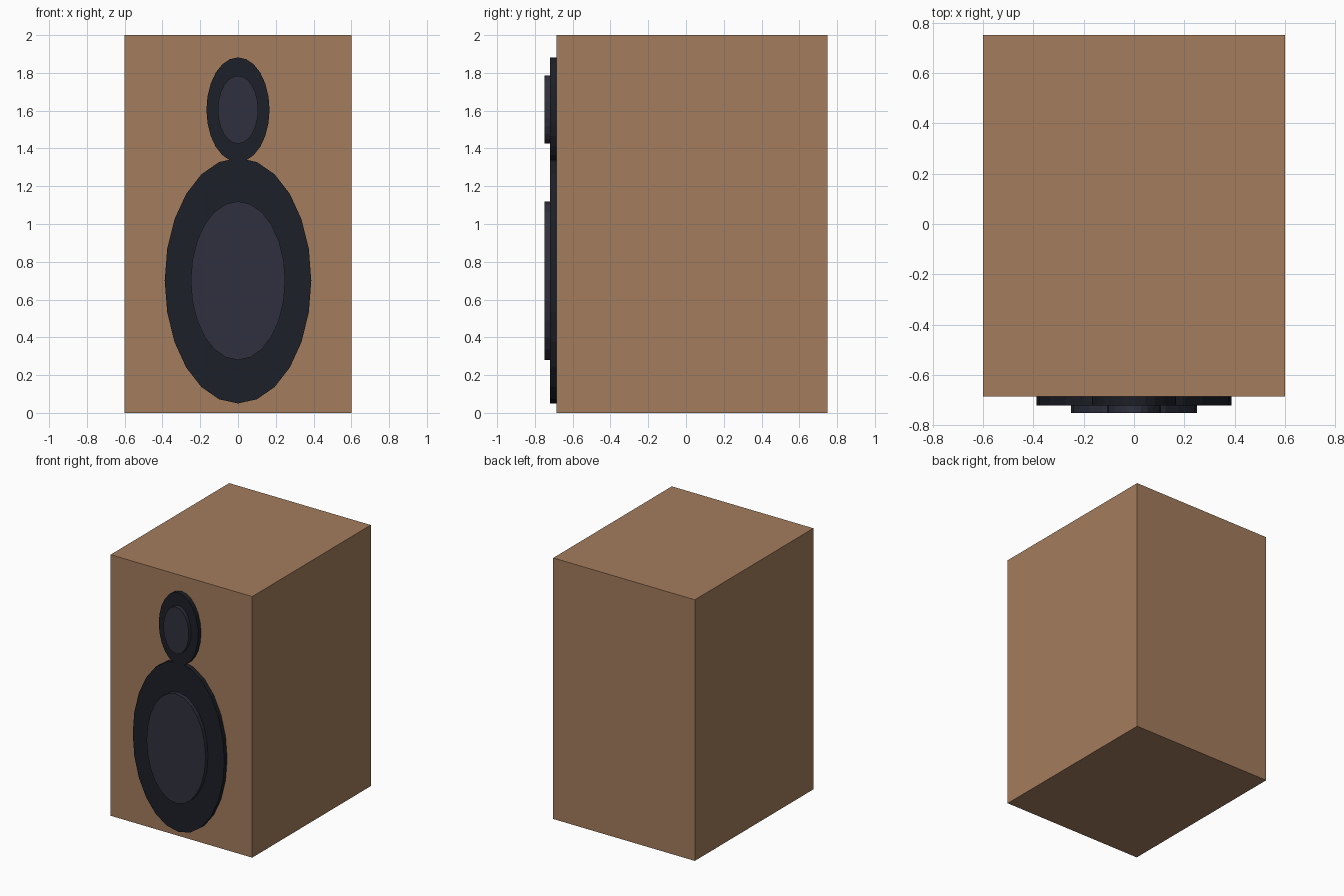
import bpy
from math import pi

if "Cube" in bpy.data.objects:
    bpy.data.objects.remove(bpy.data.objects["Cube"])


def material(name, color):
    m = bpy.data.materials.new(name)
    m.diffuse_color = (*color, 1)
    m.use_nodes = True
    m.node_tree.nodes["Principled BSDF"].inputs["Base Color"].default_value = m.diffuse_color
    return m


wood = material("wood", (0.37, 0.205, 0.11))
rim = material("rim_black", (0.012, 0.014, 0.02))
cone = material("cone_grey", (0.028, 0.03, 0.048))

FACE = -0.685   # front face of the cabinet
BACK = 0.75


def disc(name, z, rx, rz, y_front, y_back, mat):
    """Flat-shaded oval disc whose flat side faces the front."""
    bpy.ops.mesh.primitive_cylinder_add(
        vertices=24, radius=1, depth=y_back - y_front,
        location=(0, (y_front + y_back) / 2, z), rotation=(pi / 2, 0, 0))
    ob = bpy.context.object
    ob.name = name
    ob.scale = (rx, rz, 1)
    ob.data.materials.append(mat)


# Cabinet
bpy.ops.mesh.primitive_cube_add(size=1, location=(0, (FACE + BACK) / 2, 1))
cabinet = bpy.context.object
cabinet.name = "cabinet"
cabinet.scale = (1.2, BACK - FACE, 2)
cabinet.data.materials.append(wood)

# Drivers: a dark rim with a raised inner disc
for name, z, rim_size, cone_size in (
        ("woofer", 0.70, (0.388, 0.65), (0.25, 0.42)),
        ("tweeter", 1.605, (0.167, 0.277), (0.107, 0.18))):
    disc(name + "_rim", z, *rim_size, -0.72, FACE, rim)
    disc(name + "_cone", z, *cone_size, -0.75, -0.72, cone)
